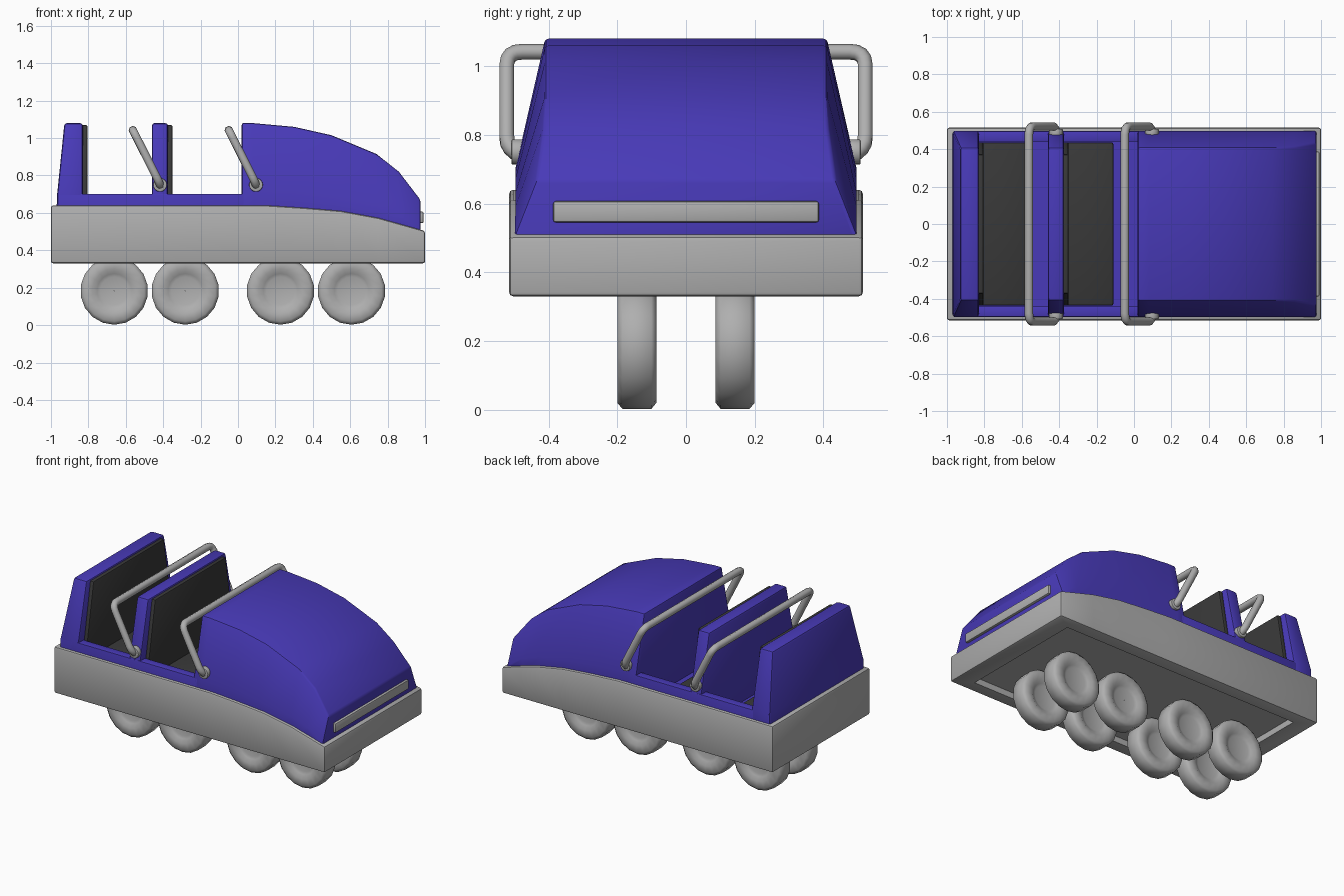
import bpy, bmesh, math
from mathutils import Vector

if "Cube" in bpy.data.objects:
    bpy.data.objects.remove(bpy.data.objects["Cube"])


def material(name, rgb):
    m = bpy.data.materials.new(name)
    m.diffuse_color = (*rgb, 1)
    m.use_nodes = True
    m.node_tree.nodes["Principled BSDF"].inputs["Base Color"].default_value = m.diffuse_color
    return m


BLUE = material("blue paint", (0.065, 0.042, 0.48))
GREY = material("grey metal", (0.43, 0.43, 0.43))
DARK = material("dark padding", (0.04, 0.04, 0.04))


def smooth(obj, angle=32):
    bpy.ops.object.select_all(action='DESELECT')
    obj.select_set(True)
    bpy.context.view_layer.objects.active = obj
    bpy.ops.object.shade_smooth_by_angle(angle=math.radians(angle))


def make(name, bm, mat, bevel=0.0, angle=32):
    bmesh.ops.recalc_face_normals(bm, faces=bm.faces)
    if bevel:
        edges = [e for e in bm.edges if e.calc_face_angle(0) > math.radians(35)]
        bmesh.ops.bevel(bm, geom=edges, offset=bevel, segments=2, profile=0.5,
                        affect='EDGES', clamp_overlap=True)
    me = bpy.data.meshes.new(name)
    bm.to_mesh(me)
    bm.free()
    obj = bpy.data.objects.new(name, me)
    bpy.context.collection.objects.link(obj)
    me.materials.append(mat)
    smooth(obj, angle)
    return obj


def loft(name, rings, mat, bevel=0.0, closed=False, angle=32):
    """Skin equal-sized rings; cap both ends unless the loft closes on itself."""
    bm = bmesh.new()
    vs = [[bm.verts.new(p) for p in r] for r in rings]
    n = len(rings[0])
    pairs = list(zip(vs, vs[1:])) + ([(vs[-1], vs[0])] if closed else [])
    for a, b in pairs:
        for i in range(n):
            bm.faces.new((a[i], a[(i + 1) % n], b[(i + 1) % n], b[i]))
    if not closed:
        bm.faces.new(vs[0])
        bm.faces.new(vs[-1])
    return make(name, bm, mat, bevel, angle)


def upright(name, levels, mat, bevel):
    """Stack of rectangles: (z, x_min, x_max, half_width)."""
    return loft(name, [[(a, -w, z), (b, -w, z), (b, w, z), (a, w, z)]
                       for z, a, b, w in levels], mat, bevel)


def box(name, x, y, z, mat, bevel=0.0):
    return loft(name, [[(x[0], y[0], h), (x[1], y[0], h), (x[1], y[1], h), (x[0], y[1], h)]
                       for h in z], mat, bevel)


# Chassis: skirt with a dipping nose, hollowed for the cabin and the wheels
stations = [(-1, .64), (.15, .64), (.35, .627), (.55, .61), (.75, .573), (1, .503)]
chassis = loft("chassis", [[(x, -.515, .33), (x, .515, .33), (x, .515, t), (x, -.515, t)]
                           for x, t in stations], GREY, .012)
cutters = [box("cabin_cutter", (-.85, .03), (-.45, .45), (.47, .9), GREY),
           box("wheel_bay_cutter", (-.88, .88), (-.43, .43), (.2, .37), GREY)]
bpy.context.view_layer.objects.active = chassis
for c in cutters:
    c.hide_render = True
    mod = chassis.modifiers.new("cut", 'BOOLEAN')
    mod.operation, mod.solver, mod.object = 'DIFFERENCE', 'EXACT', c
    bpy.ops.object.modifier_apply(modifier=mod.name)
    bpy.data.objects.remove(c)
smooth(chassis)

# Hood: stations of (x, crest z, crest half width, sill z)
hood = [(.02, 1.08, .41, .70), (.08, 1.08, .41, .70), (.30, 1.06, .41, .69),
        (.50, 1.015, .41, .67), (.74, .915, .41, .63), (.86, .82, .415, .59),
        (.975, .67, .435, .512)]
loft("hood", [[(x, -.497, .49), (x, -.497, s), (x, -c, z), (x, c, z), (x, .497, s), (x, .497, .49)]
              for x, z, c, s in hood], BLUE, .01)
box("front_light_strip", (.96, .992), (-.387, .387), (.545, .607), GREY, .008)

# Cabin floor and side sills
box("cabin_floor", (-.86, .04), (-.46, .46), (.455, .49), BLUE)
for side, name in ((-1, "front_sill"), (1, "back_sill")):
    box(name, (-.965, .05), sorted((side * .44, side * .497)), (.46, .702), BLUE, .006)

# Seats: tapered blue backs, dark back pads and cushions
upright("rear_seat_back", [(.5, -.975, -.83, .497), (.70, -.967, -.83, .497),
                           (1.08, -.928, -.83, .41)], BLUE, .014)
upright("middle_seat_back", [(.47, -.46, -.375, .495), (.70, -.46, -.375, .495),
                             (1.08, -.46, -.375, .41)], BLUE, .014)
for name, x, front in (("rear", -.835, -.58), ("middle", -.38, -.11)):
    upright(name + "_back_pad", [(.5, x, x + .03, .437), (.70, x, x + .03, .437),
                                 (1.07, x, x + .03, .372)], DARK, .008)
    box(name + "_cushion", (x, front), (-.437, .437), (.48, .58), DARK, .012)


# Lap bars: bent tubes with round pivots
def rounded(points, r):
    pts = [Vector(p) for p in points]
    out = [pts[0]]
    for a, b, c in zip(pts, pts[1:], pts[2:]):
        p, q = b + (a - b).normalized() * r, b + (c - b).normalized() * r
        out += [p.lerp(b, t).lerp(b.lerp(q, t), t) for t in (0, .25, .5, .75, 1)]
    return out + [pts[-1]]


for name, x in (("rear", -.417), ("middle", .096)):
    half = [(x, -.46, .735), (x, -.522, .755), (x - .145, -.522, 1.042)]
    path = rounded(half + [(a, -b, c) for a, b, c in reversed(half)], .045)
    cu = bpy.data.curves.new(name + "_lap_bar", 'CURVE')
    cu.dimensions, cu.bevel_depth, cu.bevel_resolution = '3D', .023, 2
    cu.use_fill_caps = True
    sp = cu.splines.new('POLY')
    sp.points.add(len(path) - 1)
    for p, co in zip(sp.points, path):
        p.co = (*co, 1)
    bar = bpy.data.objects.new(name + "_lap_bar", cu)
    bpy.context.collection.objects.link(bar)
    cu.materials.append(GREY)
    bpy.ops.object.select_all(action='DESELECT')
    bar.select_set(True)
    bpy.context.view_layer.objects.active = bar
    bpy.ops.object.convert(target='MESH')
    smooth(bpy.context.object, 50)
    for s in (-1, 1):
        loft(name + "_bar_pivot",
             [[(x + .037 * math.cos(t * math.pi / 8), s * y, .75 + .037 * math.sin(t * math.pi / 8))
               for t in range(16)] for y in (.47, .508)], GREY, .004)

# Wheels: lathe a dished profile of (radius, offset) around the y axis
half = [(.001, .036), (.075, .036), (.092, .042), (.118, .057), (.163, .057), (.181, .042)]
profile = half + [(r, -o) for r, o in reversed(half)]
SIDES = 18
for x in (-.662, -.282, .227, .607):
    for y in (-.143, .143):
        loft("wheel", [[(x + r * math.cos(a), y + o, .183 + r * math.sin(a)) for r, o in profile]
                       for a in (2 * math.pi * (i + .5) / SIDES for i in range(SIDES))],
             GREY, closed=True, angle=50)
